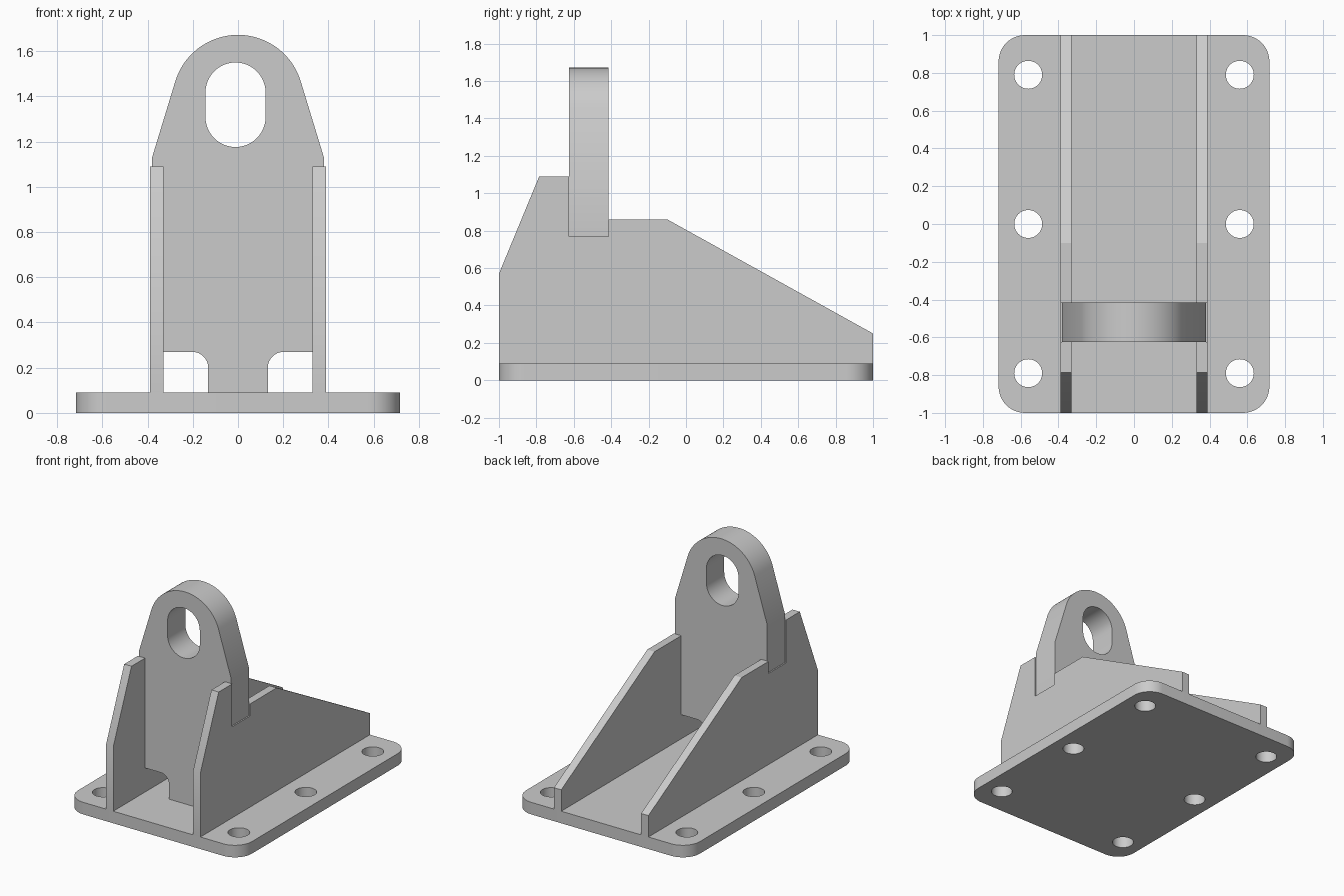
import bpy, bmesh
from math import sin, cos, pi, radians
from mathutils import Vector

if "Cube" in bpy.data.objects:
    bpy.data.objects.remove(bpy.data.objects["Cube"])


def arc(cx, cy, r, a0, a1, n=12):
    """Points on an arc, angles in degrees."""
    return [(cx + r * cos(radians(a0 + (a1 - a0) * i / n)),
             cy + r * sin(radians(a0 + (a1 - a0) * i / n))) for i in range(n + 1)]


def circle(cx, cy, r, n=40):
    return arc(cx, cy, r, 0, 360, n)[:-1]


def extrude_profile(name, loops, place, direction):
    """Fill an outline (with optional hole loops) and extrude it to a solid."""
    bm = bmesh.new()
    edges = []
    for loop in loops:
        vs = [bm.verts.new(place(u, v)) for u, v in loop]
        edges += [bm.edges.new((a, b)) for a, b in zip(vs, vs[1:] + vs[:1])]
    fill = bmesh.ops.triangle_fill(bm, edges=edges, use_beauty=True)
    faces = [g for g in fill["geom"] if isinstance(g, bmesh.types.BMFace)]
    ext = bmesh.ops.extrude_face_region(bm, geom=faces, use_keep_orig=True)
    bmesh.ops.translate(bm, vec=Vector(direction),
                        verts=[g for g in ext["geom"] if isinstance(g, bmesh.types.BMVert)])
    bmesh.ops.recalc_face_normals(bm, faces=bm.faces)
    mesh = bpy.data.meshes.new(name)
    bm.to_mesh(mesh)
    bm.free()
    obj = bpy.data.objects.new(name, mesh)
    bpy.context.collection.objects.link(obj)
    bpy.ops.object.select_all(action='DESELECT')
    obj.select_set(True)
    bpy.context.view_layer.objects.active = obj
    bpy.ops.object.shade_smooth_by_angle(angle=radians(25))
    return obj


# Base plate: rounded rectangle with six bolt holes
W, L, R, T = 0.717, 1.0, 0.14, 0.09
outline = (arc(W - R, L - R, R, 0, 90) + arc(R - W, L - R, R, 90, 180)
           + arc(R - W, R - L, R, 180, 270) + arc(W - R, R - L, R, 270, 360))
holes = [circle(sx * 0.56, y, 0.074) for sx in (-1, 1) for y in (-0.79, 0, 0.79)]
extrude_profile("base_plate", [outline] + holes, lambda u, v: (u, v, 0), (0, 0, T))

# Side ribs, notched to receive the upright lug
LUG_FRONT, LUG_BACK, SEAT = -0.625, -0.415, 0.77
rib = [(-1, T), (1, T), (1, 0.25), (-0.1, 0.86), (LUG_BACK, 0.86), (LUG_BACK, SEAT),
       (LUG_FRONT, SEAT), (LUG_FRONT, 1.09), (-0.785, 1.09), (-1, 0.57)]
for name, x in (("rib_left", -0.39), ("rib_right", 0.33)):
    extrude_profile(name, [rib], lambda u, v: (x, u, v), (0.06, 0, 0))

# Upright lug: half outline mirrored about x = 0, with an oblong eye
half = ([(0.132, T)] + arc(0.202, 0.20, 0.07, 180, 90, 8)
        + [(0.33, 0.27), (0.33, SEAT), (0.38, SEAT), (0.38, 1.13)]
        + arc(0, 1.382, 0.29, 17, 90, 24))
lug = half + [(-u, v) for u, v in reversed(half[:-1])]
eye = arc(-0.011, 1.417, 0.133, 0, 180, 24) + arc(-0.011, 1.309, 0.133, 180, 360, 24)
extrude_profile("upright_lug", [lug, eye], lambda u, v: (u, LUG_FRONT, v),
                (0, LUG_BACK - LUG_FRONT, 0))
